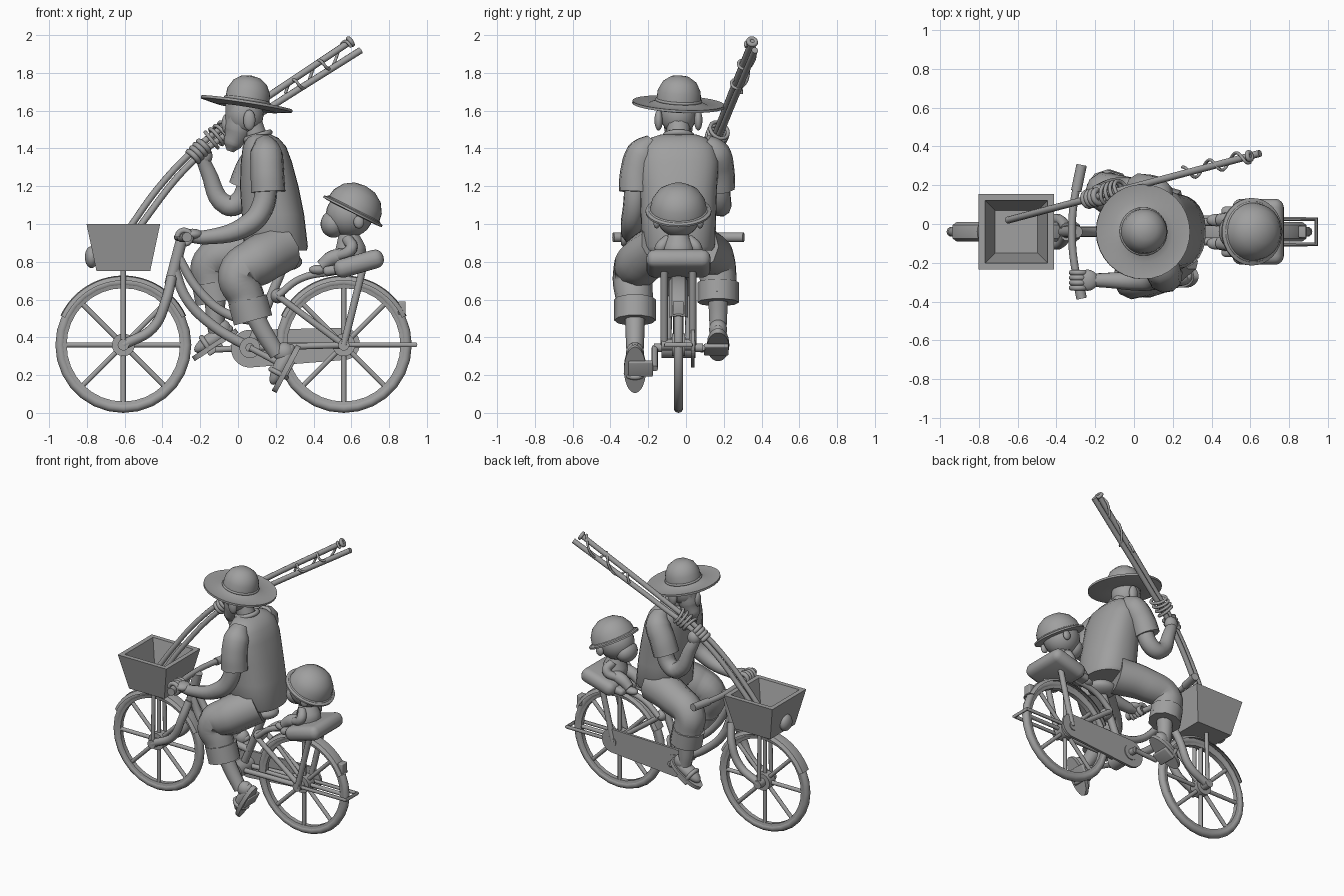
import bpy
import bmesh
from math import cos, sin, tau, pi, radians, copysign
from mathutils import Matrix, Vector

default_cube = bpy.data.objects.get("Cube")
if default_cube:
    bpy.data.objects.remove(default_cube)

# Single clay-grey material
clay = bpy.data.materials.new("clay_grey")
clay.use_nodes = True
clay_colour = (.35, .35, .35, 1)
clay.diffuse_color = clay_colour
clay.node_tree.nodes["Principled BSDF"].inputs["Base Color"].default_value = clay_colour

BIKE_PLANE = Matrix.Translation((0, -.04, 0))   # everything is built around the bicycle plane
parts = []


def register(name, mesh, matrix=Matrix()):
    mesh.transform(BIKE_PLANE @ matrix)
    mesh.materials.clear()
    mesh.materials.append(clay)
    part = bpy.data.objects.new(name, mesh)
    bpy.context.collection.objects.link(part)
    parts.append(part)
    return part


def from_bmesh(name, bm, matrix=Matrix()):
    bmesh.ops.recalc_face_normals(bm, faces=bm.faces)
    mesh = bpy.data.meshes.new(name)
    bm.to_mesh(mesh)
    bm.free()
    return register(name, mesh, matrix)


def placed(location, turn=0, axis='Y'):
    return Matrix.Translation(location) @ Matrix.Rotation(radians(turn), 4, axis)


def along(location, direction):
    return Matrix.Translation(location) @ Vector(direction).to_track_quat('Z', 'Y').to_matrix().to_4x4()


def tube(name, points, radius=None, smooth=True):
    """Swept tube; points are (x, y, z) with one radius, or (x, y, z, radius)."""
    curve = bpy.data.curves.new(name, 'CURVE')
    curve.dimensions = '3D'
    curve.bevel_depth, curve.bevel_resolution, curve.resolution_u = 1, 3, 6
    curve.use_fill_caps = True
    spline = curve.splines.new('BEZIER')
    spline.bezier_points.add(len(points) - 1)
    for knot, point in zip(spline.bezier_points, points):
        knot.co = point[:3]
        knot.radius = radius or point[3]
        knot.handle_left_type = knot.handle_right_type = 'AUTO' if smooth else 'VECTOR'
    sweep = bpy.data.objects.new(name, curve)
    bpy.context.collection.objects.link(sweep)
    depsgraph = bpy.context.evaluated_depsgraph_get()
    mesh = bpy.data.meshes.new_from_object(sweep.evaluated_get(depsgraph))
    bpy.data.objects.remove(sweep)
    return register(name, mesh)


def pair(name, points, radius=None):
    for side, label in ((1, "far"), (-1, "near")):
        tube(f"{label}_{name}", [(p[0], p[1] * side, *p[2:]) for p in points], radius)


def ellipsoid(name, location, size, matrix=Matrix()):
    bm = bmesh.new()
    bmesh.ops.create_uvsphere(bm, u_segments=24, v_segments=14, radius=1)
    return from_bmesh(name, bm, matrix @ Matrix.Translation(location) @ Matrix.Diagonal((*size, 1)))


def box(name, matrix, size, bevel):
    bm = bmesh.new()
    bmesh.ops.create_cube(bm, size=1, matrix=Matrix.Diagonal((*size, 1)))
    bmesh.ops.bevel(bm, geom=bm.edges[:], offset=bevel, segments=4, profile=.5, affect='EDGES')
    return from_bmesh(name, bm, matrix)


def revolve(name, profile, matrix=Matrix(), steps=32, start=0, arc=tau, closed=False):
    """Turn a (radius, height) profile around the local z axis."""
    bm = bmesh.new()
    full = arc >= tau
    rings = []
    for step in range(steps if full else steps + 1):
        angle = start + arc * step / steps
        rings.append([bm.verts.new((r * cos(angle), r * sin(angle), h)) for r, h in profile])
    count = len(profile)
    for i in range(steps):
        one, two = rings[i], rings[(i + 1) % len(rings)]
        for j in range(count if closed else count - 1):
            k = (j + 1) % count
            bm.faces.new((one[j], two[j], two[k], one[k]))
    if not full:
        bm.faces.new(rings[0])
        bm.faces.new(rings[-1])
    bmesh.ops.remove_doubles(bm, verts=bm.verts, dist=.0001)
    return from_bmesh(name, bm, matrix)


def disc_profile(radius, half):
    return [(0, -half), (radius, -half), (radius, half), (0, half)]


def ring(name, matrix, major, minor, **options):
    circle = [(major + minor * cos(tau * i / 10), minor * sin(tau * i / 10)) for i in range(10)]
    return revolve(name, circle, matrix, closed=True, **options)


def loft(name, sections, sides=28):
    """Body from (x, z, half depth, half width) squarish ovals."""
    bm = bmesh.new()
    soft = lambda v: copysign(abs(v) ** .85, v)
    rings = [[bm.verts.new((x + rx * soft(cos(tau * i / sides)), ry * soft(sin(tau * i / sides)), z))
              for i in range(sides)] for x, z, rx, ry in sections]
    for low, high in zip(rings, rings[1:]):
        for i in range(sides):
            j = (i + 1) % sides
            bm.faces.new((low[i], low[j], high[j], high[i]))
    bm.faces.new(rings[0])
    bm.faces.new(rings[-1])
    return from_bmesh(name, bm)


# Wheels with rims, hubs, spokes and mudguards
FRONT, REAR, AXLE = -.607, .56, .36
for label, x in (("front", FRONT), ("rear", REAR)):
    wheel = placed((x, 0, AXLE), 90, 'X')
    ring(f"{label}_tyre", wheel, .334, .026, steps=28)
    revolve(f"{label}_rim", [(.32, -.02), (.3, -.016), (.3, .016), (.32, .02)], wheel, closed=True)
    revolve(f"{label}_hub", disc_profile(.06, .035), wheel)
    revolve(f"{label}_axle", disc_profile(.03, .09), wheel, steps=16)
    for i in range(4):
        dx, dz = .31 * cos(pi * i / 4), .31 * sin(pi * i / 4)
        tube(f"{label}_spoke_{i}", [(x - dx, 0, AXLE - dz), (x + dx, 0, AXLE + dz)], .014)
    guard = [(.34, -.05), (.362, -.035), (.367, 0), (.362, .035), (.34, .05), (.356, .03), (.36, 0), (.356, -.03)]
    revolve(f"{label}_mudguard", guard, wheel, start=radians(25), arc=radians(130), closed=True)

# Frame
tube("head_tube", [(-.295, 0, .93), (-.36, 0, .68)], .032)
pair("fork", [(-.35, .02, .72), (-.38, .06, .6), (-.45, .065, .45), (FRONT, .065, AXLE)], .027)
CRANK_X, CRANK_Z = .063, .345
tube("down_tube", [(-.34, 0, .77), (-.27, 0, .6), (-.13, 0, .46), (CRANK_X, 0, CRANK_Z)], .028)
tube("top_tube", [(-.33, 0, .85), (-.2, 0, .64), (-.05, 0, .52), (.13, 0, .48)], .025)
tube("seat_tube", [(.25, 0, .8), (CRANK_X, 0, CRANK_Z)], .026)
ellipsoid("frame_joint", (.21, 0, .62), (.04, .06, .04))
pair("chain_stay", [(CRANK_X, .04, CRANK_Z), (REAR, .055, AXLE)], .018)
pair("seat_stay", [(.21, .05, .62), (REAR, .055, AXLE)], .018)
pair("rack_arm", [(.21, .05, .62), (.33, .05, .71), (.52, .05, .75)], .02)
pair("rack_strut", [(.66, .075, .76), (REAR, .075, AXLE)], .02)
pair("basket_strut", [(FRONT, .06, .76), (FRONT, .07, AXLE)], .014)
tube("rear_bumper", [(REAR, .065, AXLE), (.94, .065, AXLE), (.94, -.065, AXLE), (REAR, -.065, AXLE)], .013, False)
box("reflector", placed((.868, 0, .555)), (.04, .06, .07), .006)
ellipsoid("saddle", (.24, 0, .8), (.1, .09, .05))

# Handlebar and grips
tube("handlebar", [(-.27, -.34, .93), (-.31, -.15, .93), (-.32, 0, .93), (-.31, .15, .93), (-.27, .34, .93)], .02)
pair("grip", [(-.27, .345, .93), (-.298, .21, .93)], .027)

# Basket and lamp
corner = 2 ** .5
basket = [(0, .75), (.142, .75), (.195, 1), (.162, 1), (.11, .8), (0, .8)]
revolve("basket", [(r * corner, h) for r, h in basket], placed((-.607, 0, 0)), steps=4, start=pi / 4)
ellipsoid("lamp", (-.775, 0, .825), (.036, .055, .058))

# Chain guard, cranks and pedals
bm = bmesh.new()
for x, z, r in ((CRANK_X, .34, .1), (REAR, .365, .085)):
    bmesh.ops.create_cone(bm, cap_ends=True, segments=32, radius1=r, radius2=r, depth=.018,
                          matrix=placed((x, .075, z), 90, 'X'))
bmesh.ops.convex_hull(bm, input=bm.verts)
from_bmesh("chain_guard", bm)
revolve("chainring", disc_profile(.055, .09), placed((CRANK_X, 0, CRANK_Z), 90, 'X'))
tube("crank_axle", [(CRANK_X, -.13, CRANK_Z), (CRANK_X, .13, CRANK_Z)], .024)
for label, side, x, z, turn in (("near", -1, .27, .235, -62), ("far", 1, -.12, .335, -33)):
    tube(f"{label}_crank", [(CRANK_X, side * .125, CRANK_Z), (x, side * .125, z)], .017)
    box(f"{label}_pedal", placed((x, side * .2, z), turn), (.09, .13, .025), .008)


def foot(label, location, turn):
    frame = placed(location, turn)
    sole = revolve(f"{label}_sole", disc_profile(1, 1), frame @ Matrix.Translation((0, 0, -.035))
                   @ Matrix.Diagonal((.138, .058, .014, 1)))
    ellipsoid(f"{label}_foot", (.01, 0, -.005), (.12, .05, .042), frame)
    ellipsoid(f"{label}_heel", (.07, 0, .015), (.055, .048, .055), frame)
    ring(f"{label}_sandal_strap", frame @ along((-.04, 0, -.01), (1, 0, 0)), .046, .014)


# Trousers, cuffs, shins and sandals
tube("near_trouser", [(.24, -.09, .88, .13), (.1, -.2, .8, .13), (0, -.24, .73, .108), (.04, -.235, .62, .1),
                      (.06, -.23, .54, .1)])
tube("far_trouser", [(.2, .09, .88, .13), (0, .16, .85, .115), (-.14, .2, .79, .105), (-.14, .21, .7, .1),
                     (-.12, .21, .62, .1)])
tube("near_cuff", [(.05, -.23, .6), (.08, -.23, .49)], .11)
tube("far_cuff", [(-.14, .21, .69), (-.12, .21, .585)], .11)
tube("near_shin", [(.07, -.23, .55, .055), (.14, -.23, .42, .05), (.21, -.23, .31, .045)])
tube("far_shin", [(-.12, .21, .62, .055), (-.12, .21, .5, .05), (-.11, .21, .42, .045)])
foot("near", (.225, -.23, .25), -62)
foot("far", (-.14, .21, .39), -33)

# Shirt, neck and head
loft("shirt", [(.205, .86, .16, .18), (.2, .88, .17, .195), (.185, 1.05, .165, .2), (.165, 1.2, .155, .205),
               (.15, 1.33, .135, .215), (.14, 1.41, .115, .195), (.13, 1.455, .085, .15), (.12, 1.475, .05, .09)])
ring("collar", along((.1, 0, 1.465), (-.3, 0, 1)), .07, .016)
tube("neck", [(.11, 0, 1.42), (.06, 0, 1.56)], .062)
ellipsoid("skull", (.035, 0, 1.58), (.1, .095, .11))
tube("face", [(.01, 0, 1.64, .08), (0, 0, 1.5, .075), (-.03, 0, 1.42, .05), (-.042, 0, 1.385, .02)])
ellipsoid("nose", (-.065, 0, 1.53), (.022, .028, .05))
for side, label in ((1, "far"), (-1, "near")):
    ellipsoid(f"{label}_ear", (.06, side * .105, 1.55), (.032, .022, .055))

# Sun hat with band
hat = placed((.045, 0, 1.63), 9) @ Matrix.Rotation(radians(-3), 4, 'X')
revolve("sun_hat", [(0, .158), (.05, .15), (.09, .122), (.114, .075), (.118, .02), (.16, .002), (.245, .012),
                    (.245, -.002), (.16, -.018), (.11, -.01), (0, -.01)], hat)
ring("hat_band", hat @ Matrix.Translation((0, 0, .025)), .117, .008)


def hand(label, location, axis, start):
    grip = along(location, axis)
    for i in range(4):
        ring(f"{label}_finger_{i}", grip @ Matrix.Translation((0, 0, (i - 1.5) * .026)), .036, .015,
             start=start, arc=radians(260), steps=16)


# Arms: one steering, one holding the rods
tube("near_sleeve", [(.14, -.13, 1.43, .055), (.15, -.19, 1.37, .088), (.155, -.22, 1.27, .09), (.16, -.225, 1.17, .092)])
tube("near_arm", [(.15, -.225, 1.25, .06), (.13, -.235, 1.09, .06), (.06, -.25, 1.0, .057), (-.17, -.25, .93, .038),
                  (-.25, -.25, .935, .034)])
ellipsoid("near_palm", (-.24, -.25, .945), (.055, .055, .03))
hand("near", (-.285, -.25, .93), (0, 1, 0), 0)
tube("far_sleeve", [(.14, .13, 1.43, .055), (.12, .19, 1.37, .085), (.07, .21, 1.28, .088), (.035, .215, 1.19, .088)])
tube("far_arm", [(.07, .21, 1.25, .06), (.0, .22, 1.11, .058), (-.06, .225, 1.1, .056), (-.16, .215, 1.28, .042),
                 (-.19, .2, 1.35, .036)])
ellipsoid("far_palm", (-.18, .205, 1.36), (.045, .04, .05))
hand("far", (-.21, .175, 1.385), (.6, .15, .6), 0)


# Fishing rods lean diagonally across the rider's far side
def rod_point(x, z):
    return (x, .06 + .265 * (x + .65), z)


tube("long_rod", [rod_point(*p) for p in ((-.65, .86), (-.56, 1), (-.39, 1.23), (-.2, 1.42), (.05, 1.6), (.6, 1.97))], .018)
tube("short_rod", [rod_point(*p) for p in ((-.6, .86), (-.51, 1), (-.2, 1.37), (.05, 1.54), (.65, 1.92))], .018)
ring("rod_tip", along(rod_point(.595, 1.965), (.55, .15, .37)), .02, .012)
for i in range(4):
    ring(f"line_coil_{i}", along(rod_point(-.14 + .025 * i, 1.445 + .017 * i), (.5, .1 * i, .4)), .052, .01)
line = [(t, .25 + .35 * t) for t in (i / 24 for i in range(25))]
tube("fishing_line", [(x, rod_point(x, 0)[1] + .035 * cos(t * 16), 1.69 + .26 * t + .045 * sin(t * 16))
                      for t, x in line], .008)

# Child seat
box("child_seat", placed((.64, 0, .79), -16), (.27, .34, .1), .045)
box("seat_lip", placed((.53, 0, .76), -8), (.16, .26, .05), .022)

# Child passenger
tube("child_body", [(.6, 0, .8, .085), (.595, 0, .87, .085), (.58, 0, .96, .05)])
pair("child_arm", [(.58, .05, .92, .03), (.6, .095, .87, .032), (.52, .07, .825, .026)])
pair("child_leg", [(.6, .05, .83, .045), (.5, .06, .82, .042), (.44, .06, .775, .034)])
ellipsoid("child_head", (.59, 0, 1.05), (.125, .118, .12))
ellipsoid("child_muzzle", (.505, 0, 1.0), (.068, .085, .072))
for side, label in ((1, "far"), (-1, "near")):
    ellipsoid(f"{label}_child_shoe", (.425, side * .06, .758), (.05, .032, .026))
    ellipsoid(f"{label}_child_ear", (.64, side * .115, 1.01), (.028, .018, .034))
helmet = placed((.612, 0, 1.075), 27)
revolve("child_helmet", [(0, .142), (.06, .132), (.11, .1), (.142, .05), (.15, .005), (.174, -.004),
                         (.174, -.015), (.14, -.018), (0, -.018)], helmet)
ring("helmet_band", helmet, .15, .008)

# Smooth shading with kept hard edges
bpy.ops.object.select_all(action='DESELECT')
for part in parts:
    part.select_set(True)
bpy.context.view_layer.objects.active = parts[0]
bpy.ops.object.shade_smooth_by_angle(angle=radians(40))
